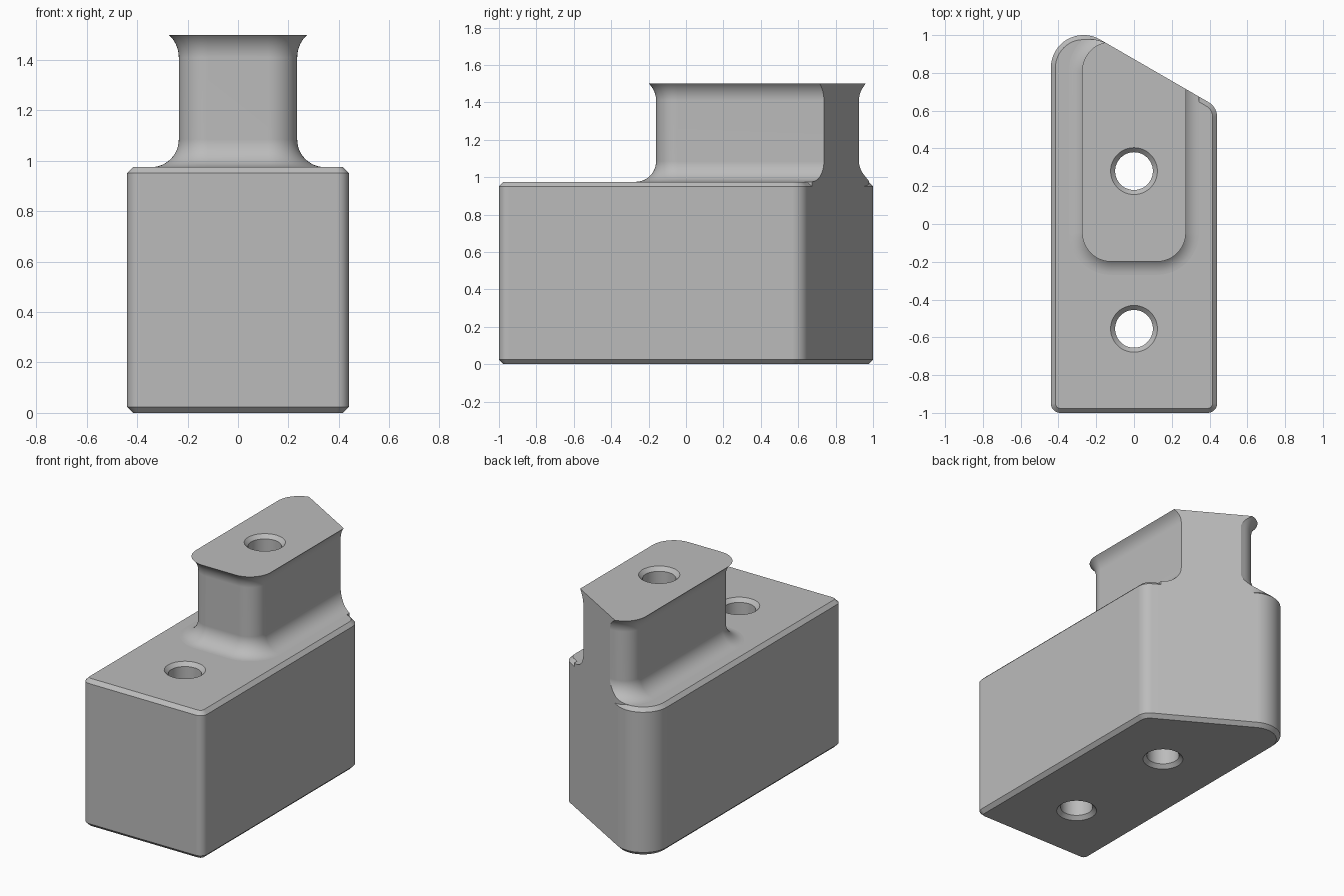
import bpy
import bmesh
from math import sin, cos, pi, radians, sqrt

cube = bpy.data.objects.get("Cube")
if cube:
    bpy.data.objects.remove(cube)

grey = bpy.data.materials.new("plain grey")
grey.use_nodes = True
COLOUR = (0.5, 0.5, 0.5, 1)
grey.diffuse_color = COLOUR
grey.node_tree.nodes["Principled BSDF"].inputs["Base Color"].default_value = COLOUR

HALF = 0.44        # half width of the block
CH = 0.024         # chamfer size
TOP, SHOULDER = 1.5, 0.975
SLANT = 0.873      # y of the slanted back plane at x = 0, sloping 30 degrees


def ring(corners, grow):
    """Rounded outline from corner arcs (x, y, radius, start, end)."""
    points = []
    for x, y, r, a0, a1 in corners:
        steps = max(4, round((a1 - a0) / 7.5))
        for i in range(steps + 1):
            a = radians(a0 + (a1 - a0) * i / steps)
            points.append((x + (r + grow) * cos(a), y + (r + grow) * sin(a)))
    return points


def loft(name, corners, profile):
    """Stack copies of an outline along a profile of (growth, height)."""
    bm = bmesh.new()
    rows = [[bm.verts.new((x, y, z)) for x, y in ring(corners, g)] for g, z in profile]
    n = len(rows[0])
    for low, high in zip(rows, rows[1:]):
        for i in range(n):
            j = (i + 1) % n
            bm.faces.new((low[i], low[j], high[j], high[i]))
    bm.faces.new(rows[0][::-1])
    bm.faces.new(rows[-1])
    bmesh.ops.recalc_face_normals(bm, faces=bm.faces)
    mesh = bpy.data.meshes.new(name)
    bm.to_mesh(mesh)
    bm.free()
    mesh.materials.append(grey)
    obj = bpy.data.objects.new(name, mesh)
    bpy.context.collection.objects.link(obj)
    return obj


def slant_corner(x, r, a0, a1):
    """Corner arc tangent to the slanted back plane."""
    return (x, SLANT - x / sqrt(3) - r * 2 / sqrt(3), r, a0, a1)


def block_outline(inset, back_radius):
    """Block plan: square front, slanted back with one large rounding."""
    f, b = 0.05, 0.09
    return [(-HALF + inset + f, f - 1, f, 180, 270),
            (HALF - f, f - 1, f, 270, 360),
            slant_corner(HALF - b, b, 0, 60),
            slant_corner(-HALF + inset + back_radius, back_radius, 60, 180)]


def cut(obj, cutter, operation):
    mod = obj.modifiers.new("cut", "BOOLEAN")
    mod.object, mod.operation, mod.solver = cutter, operation, "EXACT"
    bpy.context.view_layer.objects.active = obj
    bpy.ops.object.modifier_apply(modifier=mod.name)
    bpy.data.objects.remove(cutter)


def bore(obj, y, bottom, top):
    """Through hole with a chamfer at each end."""
    profile = [(0.05, bottom - 0.05 + CH), (0, bottom + CH), (0, top - CH), (0.05, top - CH + 0.05)]
    cut(obj, loft("bore", [(0, y, 0.1, 0, 352.5)], profile), "DIFFERENCE")


# Main block with chamfered rims
block = loft("block", block_outline(0, 0.173),
             [(-CH, 0), (0, CH), (0, SHOULDER - CH), (-CH, SHOULDER)])

# Neck: wide fillet at the foot, flared lip at the top
fillet, flare = 0.11, 0.12
profile = [(fillet, SHOULDER - CH)]
for i in range(13):
    t = pi / 2 * i / 12
    profile.append((fillet * (1 - sin(t)), SHOULDER + fillet * (1 - cos(t))))
lip = radians(48)
for i in range(9):
    t = lip * i / 8
    profile.append((flare * (1 - cos(t)), TOP - flare * (sin(lip) - sin(t))))
nx, front, back, nr = 0.12, -0.045, 0.81, 0.115
neck = loft("neck", [(-nx, front, nr, 180, 270), (nx, front, nr, 270, 360),
                     (nx, back, nr, 0, 90), (-nx, back, nr, 90, 180)], profile)

# Trim the neck flush with the slanted back
cut(neck, loft("trim", block_outline(0.022, 0.186), [(0, 0.5), (0, 2)]), "INTERSECT")

# Two through holes, one of them running up through the neck
bore(block, -0.555, 0, SHOULDER)
bore(block, 0.28, 0, TOP)
bore(neck, 0.28, 0, TOP)

for obj in (block, neck):
    bpy.ops.object.select_all(action="DESELECT")
    obj.select_set(True)
    bpy.context.view_layer.objects.active = obj
    bpy.ops.object.shade_smooth_by_angle(angle=radians(30))
    mod = obj.modifiers.new("even shading", "WEIGHTED_NORMAL")
    mod.keep_sharp = True
